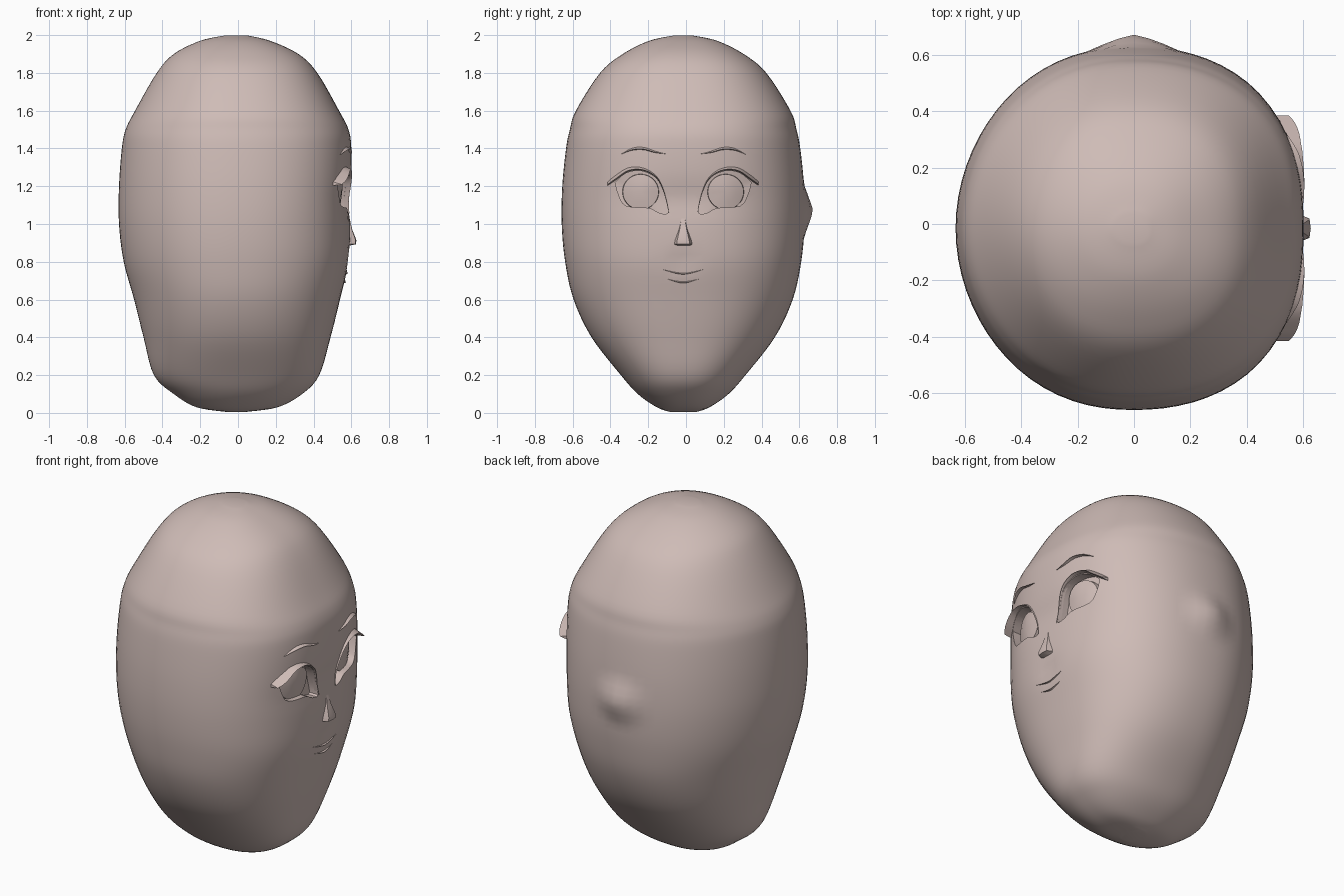
import bpy, bmesh, math
from mathutils import Vector
from mathutils.bvhtree import BVHTree

cube = bpy.data.objects.get("Cube")
if cube:
    bpy.data.objects.remove(cube, do_unlink=True)

skin = bpy.data.materials.new("skin")
skin.use_nodes = True
COLOUR = (0.62, 0.50, 0.47, 1)
skin.diffuse_color = COLOUR
skin.node_tree.nodes["Principled BSDF"].inputs["Base Color"].default_value = COLOUR

MID = -0.015   # the face is centred slightly off y = 0


def make(name, verts, faces):
    mesh = bpy.data.meshes.new(name)
    mesh.from_pydata(verts, [], faces)
    bm = bmesh.new()
    bm.from_mesh(mesh)
    bmesh.ops.recalc_face_normals(bm, faces=bm.faces)
    bm.to_mesh(mesh)
    bm.free()
    mesh.materials.append(skin)
    obj = bpy.data.objects.new(name, mesh)
    bpy.context.collection.objects.link(obj)
    return obj


def activate(obj):
    bpy.ops.object.select_all(action='DESELECT')
    obj.select_set(True)
    bpy.context.view_layer.objects.active = obj


def smooth(obj, angle=38):
    activate(obj)
    bpy.ops.object.shade_smooth_by_angle(angle=math.radians(angle))


def spline(pts, steps):
    """Catmull-Rom samples through points of any dimension."""
    out = []
    for i in range(len(pts) - 1):
        a, b, c, d = (pts[max(i - 1, 0)], pts[i], pts[i + 1],
                      pts[min(i + 2, len(pts) - 1)])
        for s in range(steps):
            t = s / steps
            out.append([0.5 * (2 * q + (r - p) * t + (2 * p - 5 * q + 4 * r - u) * t * t
                               + (3 * q - p - 3 * r + u) * t ** 3)
                        for p, q, r, u in zip(a, b, c, d)])
    return out + [list(pts[-1])]


def bell(d, width):
    return math.exp(-(d / width) ** 2)


# Head profile: height, back x, front x, half width
PROFILE = [
    (0.005, -.06, .04, .07), (0.03, -.22, .21, .14), (0.1, -.34, .34, .24),
    (0.2, -.445, .43, .33), (0.4, -.50, .49, .485), (0.6, -.55, .54, .58),
    (0.8, -.605, .585, .625), (1.0, -.63, .595, .643), (1.2, -.63, .60, .64),
    (1.4, -.615, .60, .62), (1.5, -.595, .585, .60), (1.6, -.545, .535, .568),
    (1.8, -.43, .42, .44), (1.9, -.34, .32, .32), (1.97, -.20, .17, .18),
    (1.998, -.07, .05, .05)]


def head():
    sides = 72
    rows = spline(PROFILE, 5)
    verts, faces = [], []
    for z, back, front, half in rows:
        for k in range(sides):
            a = math.tau * k / sides
            c, s = math.cos(a), math.sin(a)
            n = 2.2 + 0.2 * c
            r = (abs(c) ** n + abs(s) ** n) ** (-1 / n)
            x = c * r * (front if c > 0 else -back)
            y = MID + s * r * half
            if x > 0.3:                     # sunken bridge, cheeks and chin crease
                x -= 0.018 * bell(z - 1.13, .09) * bell(y - MID, .3)
                x -= 0.012 * bell(z - .81, .05) * bell(y - MID, .06)
            if y > 0.3:                     # pointed bump on the left side
                y += 0.045 * max(0, 1 - math.hypot(x / .16, (z - 1.07) / .14))
            verts.append((x, y, z))
    for j in range(len(rows) - 1):
        for k in range(sides):
            m = (k + 1) % sides
            faces.append((j * sides + k, j * sides + m,
                          (j + 1) * sides + m, (j + 1) * sides + k))
    last = (len(rows) - 1) * sides
    faces += [tuple(range(sides)), tuple(range(last, last + sides))]
    return make("head", verts, faces)


skull = head()
tree = BVHTree.FromPolygons([v.co.copy() for v in skull.data.vertices],
                            [tuple(p.vertices) for p in skull.data.polygons])


def surf(y, z):
    hit = tree.ray_cast(Vector((2, y, z)), Vector((-1, 0, 0)))[0]
    return hit.x


def carve(outline, depth):
    """Cut a pocket of even depth whose floor follows the head."""
    n = len(outline)
    verts = [(surf(y, z) - depth, y, z) for y, z in outline]
    verts += [(0.9, y, z) for y, z in outline]
    cy, cz = (sum(p[i] for p in outline) / n for i in (0, 1))
    verts += [(surf(cy, cz) - depth, cy, cz), (0.9, cy, cz)]
    faces = []
    for i in range(n):
        j = (i + 1) % n
        faces += [(i, j, n + j, n + i), (j, i, 2 * n), (n + i, n + j, 2 * n + 1)]
    cutter = make("pocket_cutter", verts, faces)
    cutter.hide_render = True
    activate(skull)
    mod = skull.modifiers.new("pocket", 'BOOLEAN')
    mod.operation, mod.solver, mod.object = 'DIFFERENCE', 'EXACT', cutter
    bpy.ops.object.modifier_apply(modifier=mod.name)
    bpy.data.objects.remove(cutter, do_unlink=True)


def ridge(name, path):
    """Tapered lip along (y, z, half height, protrusion)."""
    verts, faces = [], []
    for y, z, h, out in spline(path, 5):
        x = surf(y, z)
        verts += [(x - .02, y, z + h), (x + out, y, z - h * .4), (x - .02, y, z - h)]
    n = len(verts) // 3
    for i in range(n - 1):
        for k in range(3):
            m = (k + 1) % 3
            faces.append((3 * i + k, 3 * i + m, 3 * i + 3 + m, 3 * i + 3 + k))
    faces += [(0, 1, 2), (3 * n - 3, 3 * n - 2, 3 * n - 1)]
    smooth(make(name, verts, faces))


def dome(name, cy, cz, ry, rz, sink):
    """Shallow rounded disc that follows the head, sunk below it."""
    n = 28
    verts, faces = [(surf(cy, cz) - sink + .012, cy, cz)], []
    for ring, drop in ((.55, -.008), (.95, 0), (1, .06)):
        for k in range(n):
            a = math.tau * k / n
            y, z = cy + ry * ring * math.cos(a), cz + rz * ring * math.sin(a)
            verts.append((surf(y, z) - sink - drop, y, z))
    for k in range(n):
        m = (k + 1) % n
        faces.append((0, 1 + k, 1 + m))
        for r in (1, 1 + n):
            faces.append((r + k, r + m, r + n + m, r + n + k))
    smooth(make(name, verts, faces), 50)


# Eye outline, from the outer corner over the top to the inner corner and back
EYE = [(.36, 1.22), (.30, 1.27), (.22, 1.28), (.14, 1.24), (.10, 1.16), (.08, 1.06),
       (.13, 1.06), (.18, 1.085), (.30, 1.095), (.34, 1.15), (.36, 1.22)]
LASH = [(.40, 1.215, .014, .045), (.36, 1.245, .018, .05), (.29, 1.29, .016, .035),
        (.21, 1.292, .014, .02), (.14, 1.25, .012, .012), (.10, 1.17, .012, .008),
        (.075, 1.06, .01, .004)]
BROW = [(.09, 1.372, .003, .002), (.15, 1.385, .012, .012), (.21, 1.402, .014, .018),
        (.27, 1.398, .012, .018), (.33, 1.37, .003, .004)]

for side, sign in (("left", 1), ("right", -1)):
    def place(pts):
        return [(MID + sign * p[0], *p[1:]) for p in pts]
    carve(spline(place(EYE), 3)[:-1], .055)
    dome(side + "_eye", MID + sign * .225, 1.17, .10, .098, .035)
    ridge(side + "_upper_lid", place(LASH))
    ridge(side + "_brow", place(BROW))

# Mouth: a thin smiling crescent with a lower lip
MOUTH_TOP = [(-.10, .752), (-.05, .735), (0, .73), (.05, .735), (.10, .752)]
MOUTH_LOW = [(.06, .722), (0, .708), (-.06, .722)]
mouth = [(MID + y, z) for y, z in MOUTH_TOP + MOUTH_LOW]
carve(mouth, .03)
ridge("lower_lip", [(MID + y, z, h, p) for y, z, h, p in
                    ((-.08, .71, .006, 0), (0, .695, .014, .008), (.08, .71, .006, 0))])
ridge("upper_lip", [(MID + y, z, h, p) for y, z, h, p in
                    ((-.11, .762, .006, 0), (0, .74, .012, .008), (.11, .762, .006, 0))])


# Nose: slim wedge with a flat underside
def nose():
    verts, faces = [], []
    rows = [(1.03, .012, .0), (.97, .025, .012), (.915, .042, .034),
            (.893, .046, .034), (.885, .04, -.005)]
    for z, w, out in rows:
        for t in (-1.2, -.75, 0, .75, 1.2):
            y = MID + w * t
            lift = out * (1 - .2 * t * t) if abs(t) < 1 else -.02
            verts.append((surf(y, z) + lift, y, z))
    for j in range(len(rows) - 1):
        for k in range(4):
            i = j * 5 + k
            faces.append((i, i + 1, i + 6, i + 5))
    return make("nose", verts, faces)


smooth(nose(), 50)
smooth(skull)
